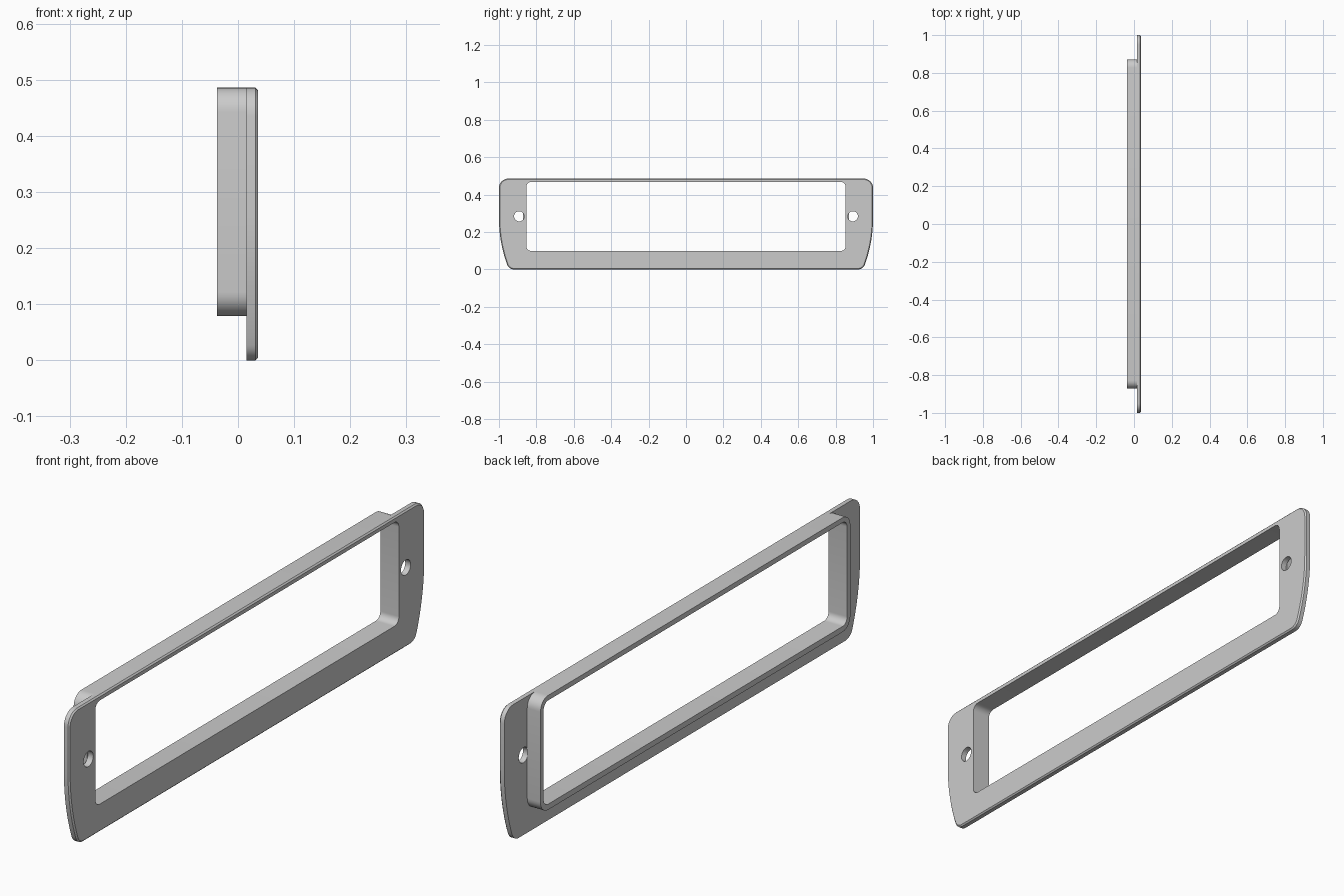
import bpy, bmesh
from math import sin, cos, pi
from mathutils import Vector

cube = bpy.data.objects.get("Cube")
if cube:
    bpy.data.objects.remove(cube)

grey = bpy.data.materials.new("light grey")
grey.use_nodes = True
colour = (0.6, 0.6, 0.6, 1)
grey.diffuse_color = colour
grey.node_tree.nodes["Principled BSDF"].inputs["Base Color"].default_value = colour

BACK, STEP, EDGE, FRONT = -0.037, 0.015, 0.031, 0.036
TOP = 0.486


def fillet(corners, steps=8):
    """Round each (y, z, radius) corner of a closed outline."""
    out = []
    for i, (y, z, r) in enumerate(corners):
        p = Vector((y, z))
        if not r:
            out.append(p)
            continue
        a = (Vector(corners[i - 1][:2]) - p).normalized()
        b = (Vector(corners[(i + 1) % len(corners)][:2]) - p).normalized()
        half = a.angle(b) / 2
        centre = p + (a + b).normalized() * (r / sin(half))
        u = (p - centre).normalized()
        side = (a - b).normalized()
        sweep = pi / 2 - half
        for k in range(steps + 1):
            t = sweep * (1 - 2 * k / steps)
            out.append(centre + r * (u * cos(t) + side * sin(t)))
    return out


def rounded_box(half_width, low, high, r):
    w = half_width
    return fillet([(w, high, r), (w, low, r), (-w, low, r), (-w, high, r)])


def circle(y, z, r, n=32):
    return [Vector((y + r * cos(2 * pi * k / n), z + r * sin(2 * pi * k / n)))
            for k in range(n)]


def inset(outline, d):
    """Shift a clockwise outline inwards by d."""
    out = []
    for i, p in enumerate(outline):
        a = (p - outline[i - 1]).normalized()
        b = (outline[(i + 1) % len(outline)] - p).normalized()
        t = (a + b).normalized()
        out.append(p + Vector((t.y, -t.x)) * d / max(t.dot(a), 0.3))
    return out


def solid(name, walls):
    """Each wall is a list of (x, outline) rings; both ends are filled between walls."""
    bm = bmesh.new()
    ends = ([], [])
    for wall in walls:
        rings = [[bm.verts.new((x, p.x, p.y)) for p in line] for x, line in wall]
        n = len(rings[0])
        for lower, upper in zip(rings, rings[1:]):
            for i in range(n):
                j = (i + 1) % n
                bm.faces.new((lower[i], lower[j], upper[j], upper[i]))
        for end, ring in zip(ends, (rings[0], rings[-1])):
            end.extend(bm.edges.get((ring[i - 1], ring[i])) for i in range(n))
    for end in ends:
        bmesh.ops.triangle_fill(bm, edges=end, use_beauty=True)
    bmesh.ops.recalc_face_normals(bm, faces=bm.faces)
    mesh = bpy.data.meshes.new(name)
    bm.to_mesh(mesh)
    bm.free()
    mesh.materials.append(grey)
    obj = bpy.data.objects.new(name, mesh)
    bpy.context.collection.objects.link(obj)
    bpy.ops.object.select_all(action='DESELECT')
    obj.select_set(True)
    bpy.context.view_layer.objects.active = obj
    bpy.ops.object.shade_smooth_by_angle(angle=pi / 6)


opening = rounded_box(0.853, 0.099, 0.468, 0.025)

# Face plate: straight upper sides, curving inwards to the bottom
half = [(1.0, TOP, 0.05)]
for k in range(9):
    drop = 0.225 * k / 8
    half.append((1 - 0.73 * drop ** 2, 0.27 - drop, 0))
half.append((0.947, 0, 0.04))
outline = fillet(half + [(-y, z, r) for y, z, r in reversed(half)])

plate = [[(STEP, outline), (EDGE, outline), (FRONT, inset(outline, 0.005))],
         [(STEP, opening), (FRONT, opening)]]
for s in (-1, 1):
    hole = circle(s * 0.892, 0.284, 0.027)
    plate.append([(STEP, hole), (FRONT, hole)])
solid("face_plate", plate)

# Rear collar around the opening
collar = rounded_box(0.871, 0.079, TOP, 0.043)
solid("rear_collar", [[(BACK, collar), (STEP, collar)],
                      [(BACK, opening), (STEP, opening)]])
